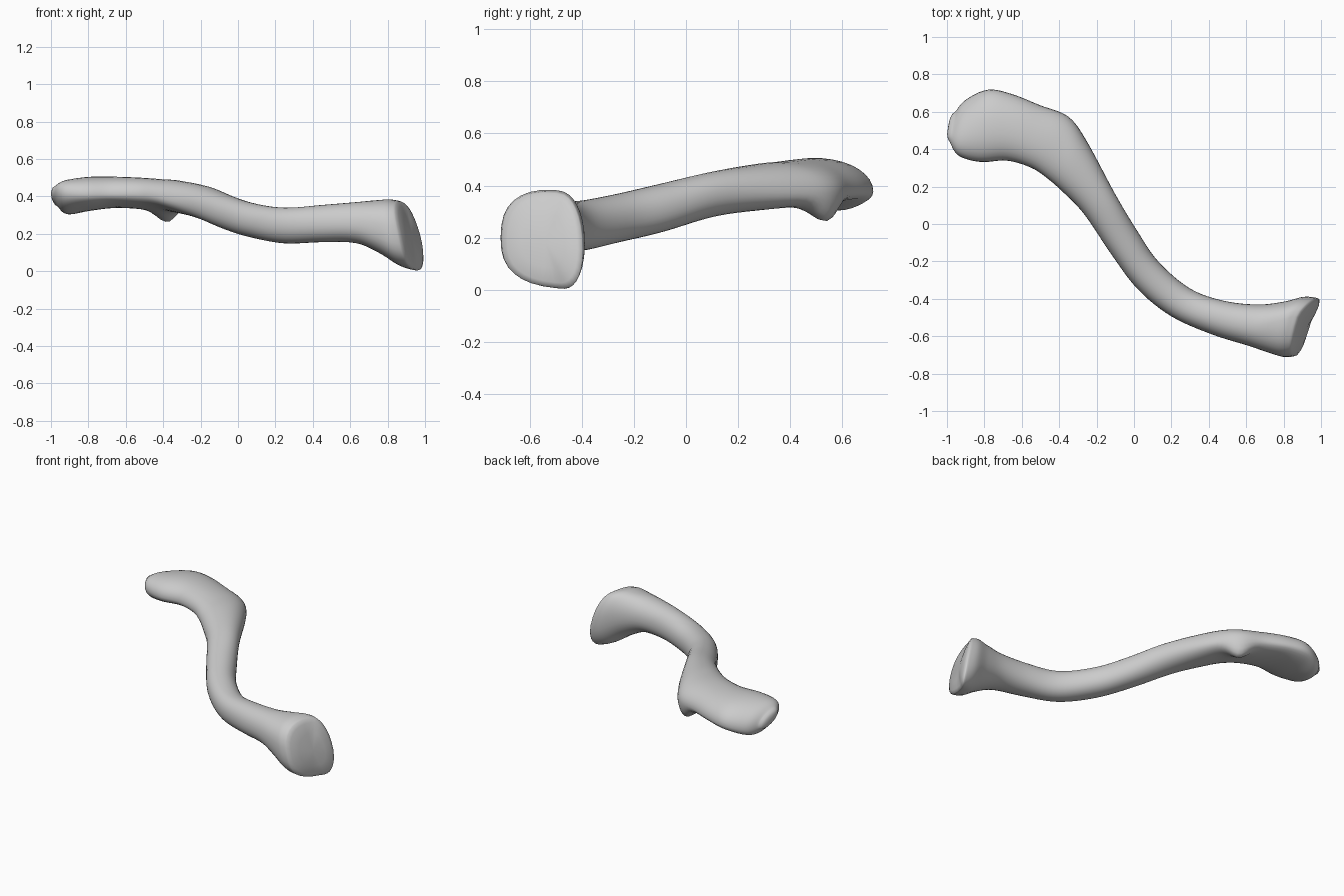
import bpy, bmesh, math
from mathutils import Vector

if "Cube" in bpy.data.objects:
    bpy.data.objects.remove(bpy.data.objects["Cube"])

# Stations from the flat outer end to the thick inner end:
# back edge x, y, front edge x, y, back edge z, front edge z, top z, bottom z
STATIONS = [
    (-.955, .600, -.985, .440, .37, .43, .445, .355),
    (-.900, .665, -.940, .365, .36, .42, .480, .310),
    (-.780, .720, -.820, .330, .375, .41, .503, .325),
    (-.650, .695, -.680, .338, .38, .41, .505, .340),
    (-.500, .635, -.550, .300, .38, .41, .500, .335),
    (-.350, .575, -.460, .240, .37, .40, .492, .325),
    (-.250, .440, -.375, .165, .37, .38, .485, .310),
    (-.100, .160, -.265, .050, .37, .36, .455, .280),
    (.020, -.040, -.120, -.165, .31, .31, .405, .220),
    (.130, -.200, .020, -.350, .27, .27, .365, .180),
    (.300, -.345, .200, -.495, .24, .25, .340, .148),
    (.480, -.410, .420, -.592, .25, .25, .355, .155),
    (.660, -.430, .600, -.648, .25, .25, .370, .150),
    (.800, -.415, .710, -.685, .23, .23, .380, .095),
    (.910, -.388, .800, -.712, .18, .20, .385, .025),
    (.985, -.395, .862, -.708, .15, .19, .375, .003),
]
SIDES, STEPS = 32, 6


def spline(t):
    """Catmull-Rom interpolation of the station values."""
    n = len(STATIONS) - 1
    i = min(int(t), n - 1)
    u = t - i
    a, b, c, d = (STATIONS[max(0, min(n, i + k))] for k in (-1, 0, 1, 2))
    return [.5 * (2 * q + (r - p) * u + (2 * p - 5 * q + 4 * r - s) * u * u
                  + (3 * q - p - 3 * r + s) * u ** 3) for p, q, r, s in zip(a, b, c, d)]


def section(t):
    """Rounded cross-section, leaning over at the inner end."""
    px, py, ax, ay, zp, za, zt, zb = spline(t)
    back, front = Vector((px, py, zp)), Vector((ax, ay, za))
    mid, half = (back + front) / 2, (back - front) / 2
    lean = max(0, min(1, (t - 12) / 2.5))
    power = 2 / (2.15 + .35 * lean)
    ring = []
    for k in range(SIDES):
        ang = 2 * math.pi * k / SIDES
        c = math.copysign(abs(math.cos(ang)) ** power, math.cos(ang))
        s = math.copysign(abs(math.sin(ang)) ** power, math.sin(ang))
        p = mid + half * c
        p.z += s * ((zt - mid.z) if s > 0 else (mid.z - zb))
        side = 1 - abs(c)
        p.x -= lean * s * (.05 if s > 0 else .025)
        p.y += lean * abs(s) * side * .06
        # ligament bump under the outer bend
        if s < 0:
            d2 = (p.x + .38) ** 2 + (p.y - .54) ** 2
            p.z -= .075 * math.exp(-d2 / .005) * min(1, -s * 2)
        ring.append(p)
    return ring


def cap(bm, ring, push, flip):
    """Close an end with shrinking rings and a slightly domed centre."""
    mid = sum((v.co for v in ring), Vector()) / SIDES
    prev = ring
    for scale, f in ((.9, .5), (.6, .9)):
        new = [bm.verts.new(mid + (v.co - mid) * scale + push * f) for v in ring]
        bridge(bm, prev, new, flip)
        prev = new
    tip = bm.verts.new(mid + push)
    for k in range(SIDES):
        bm.faces.new((prev[k], prev[(k + 1) % SIDES], tip))


def bridge(bm, a, b, flip=False):
    for k in range(SIDES):
        j = (k + 1) % SIDES
        bm.faces.new((a[k], a[j], b[j], b[k]))


# Collar bone: lofted shaft with two closed ends
bm = bmesh.new()
total = (len(STATIONS) - 1) * STEPS
rings = [[bm.verts.new(p) for p in section(i / STEPS)] for i in range(total + 1)]
for a, b in zip(rings, rings[1:]):
    bridge(bm, a, b)
cap(bm, rings[0], Vector((-.025, .005, 0)), True)
cap(bm, rings[-1], Vector((.018, -.006, 0)), False)
bmesh.ops.recalc_face_normals(bm, faces=bm.faces)
mesh = bpy.data.meshes.new("collar_bone")
bm.to_mesh(mesh)
bm.free()
bone = bpy.data.objects.new("collar_bone", mesh)
bpy.context.collection.objects.link(bone)
for poly in mesh.polygons:
    poly.use_smooth = True

# Soften the rims a little
mod = bone.modifiers.new("soften", 'SMOOTH')
mod.factor = .5
mod.iterations = 3
